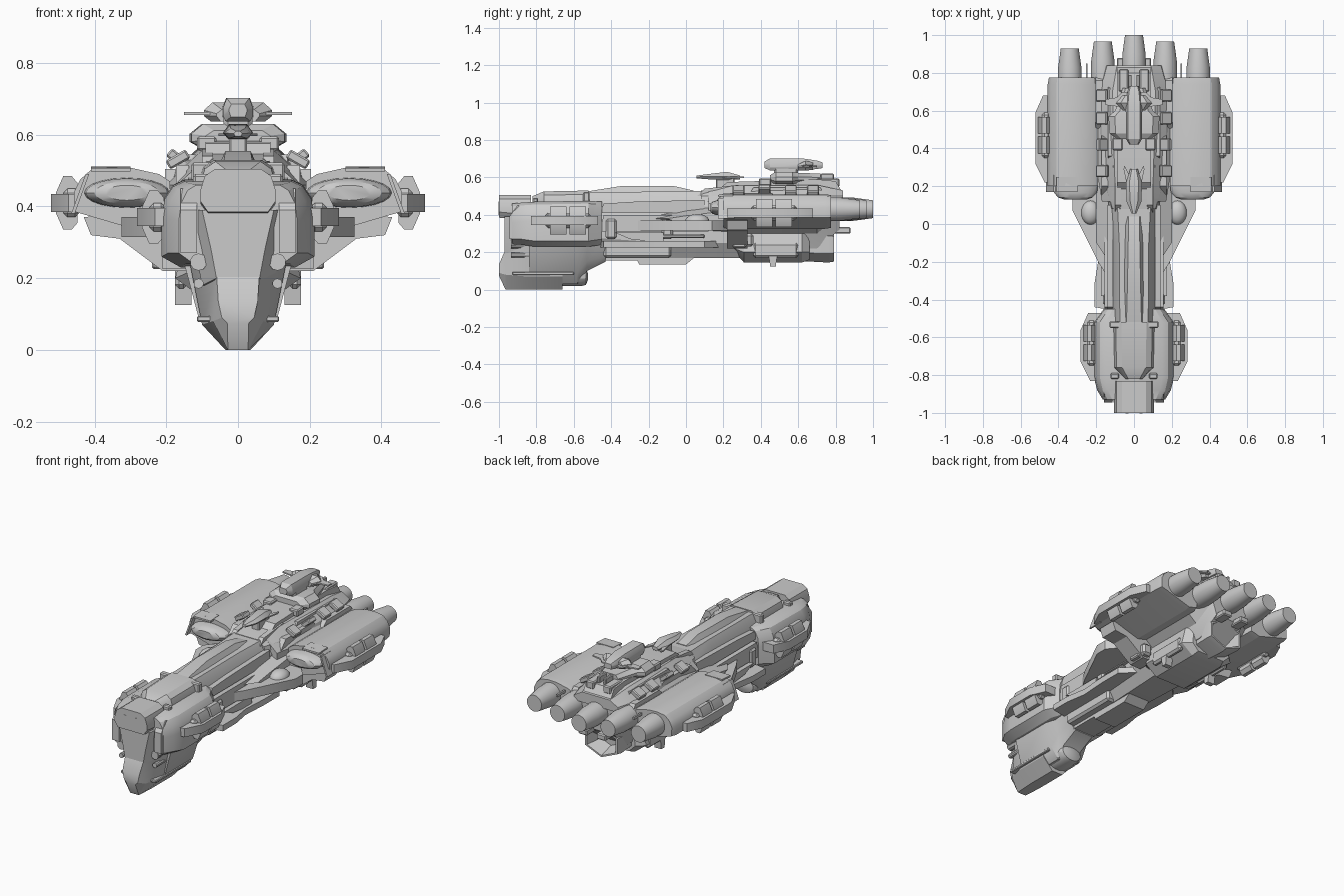
import bpy, bmesh, math
from mathutils import Vector, Matrix

if "Cube" in bpy.data.objects:
    bpy.data.objects.remove(bpy.data.objects["Cube"])

GREY = bpy.data.materials.new("hull grey")
GREY.diffuse_color = (0.6, 0.6, 0.6, 1)
GREY.use_nodes = True
GREY.node_tree.nodes["Principled BSDF"].inputs["Base Color"].default_value = GREY.diffuse_color


def finish(name, bm, mirror=False, bevel=0.0, angle=28):
    """Mirror across x, clean normals, sharpen by angle and link."""
    if bevel:
        bmesh.ops.bevel(bm, geom=bm.edges[:], offset=bevel, segments=1, affect='EDGES')
    if mirror:
        d = bmesh.ops.duplicate(bm, geom=bm.verts[:] + bm.edges[:] + bm.faces[:])
        for v in d["geom"]:
            if isinstance(v, bmesh.types.BMVert):
                v.co.x *= -1
    bmesh.ops.recalc_face_normals(bm, faces=bm.faces[:])
    me = bpy.data.meshes.new(name)
    bm.to_mesh(me)
    bm.free()
    me.polygons.foreach_set("use_smooth", [True] * len(me.polygons))
    me.set_sharp_from_angle(angle=math.radians(angle))
    me.materials.append(GREY)
    o = bpy.data.objects.new(name, me)
    bpy.context.collection.objects.link(o)
    return o


def skin(name, rings, **kw):
    bm = bmesh.new()
    rs = [[bm.verts.new(p) for p in r] for r in rings]
    n = len(rs[0])
    for a, b in zip(rs, rs[1:]):
        for i in range(n):
            bm.faces.new((a[i], a[(i + 1) % n], b[(i + 1) % n], b[i]))
    bm.faces.new(rs[0])
    bm.faces.new(rs[-1])
    return finish(name, bm, **kw)


def hull(name, *secs):
    """Symmetric loft along y; each section is (y, half outline bottom to top)."""
    return skin(name, [[(x, y, z) for x, z in h] + [(-x, y, z) for x, z in reversed(h)]
                       for y, h in secs])


def slab(name, pts, x0, x1, **kw):      # side profile (y, z) extruded in x
    return skin(name, [[(x, y, z) for y, z in pts] for x in (x0, x1)], **kw)


def plate(name, pts, z0, z1, **kw):     # plan outline (x, y) extruded in z
    return skin(name, [[(x, y, z) for x, y in pts] for z in (z0, z1)], **kw)


def box(name, x0, x1, y0, y1, z0, z1, bevel=0.006, mirror=True, tilt=0):
    bm = bmesh.new()
    bmesh.ops.create_cube(bm, size=1)
    m = Matrix.Translation(((x0 + x1) / 2, (y0 + y1) / 2, (z0 + z1) / 2)) @ \
        Matrix.Rotation(math.radians(tilt), 4, 'Y') @ Matrix.Diagonal((x1 - x0, y1 - y0, z1 - z0, 1))
    bmesh.ops.transform(bm, matrix=m, verts=bm.verts)
    return finish(name, bm, mirror=mirror, bevel=bevel)


def lathe(name, x, z, prof, n=24, sx=1, mirror=False):   # (y, r) turned around y
    rings = [[(x + sx * r * math.cos(t), y, z + r * math.sin(t))
              for t in [2 * math.pi * (i + .5) / n for i in range(n)]] for y, r in prof]
    return skin(name, rings, mirror=mirror)


def ball(name, c, s, mirror=False):
    bm = bmesh.new()
    bmesh.ops.create_uvsphere(bm, u_segments=20, v_segments=10, radius=1)
    bmesh.ops.transform(bm, matrix=Matrix.Translation(c) @ Matrix.Diagonal((*s, 1)), verts=bm.verts)
    return finish(name, bm, mirror=mirror)


# --- head: upper barrel, cheeks, face and chin
b = lambda w, lo, hi: [(w * .8, lo), (w, lo + .03), (w, hi - .06), (w * .88, hi - .02), (w * .6, hi)]
hull("upper_barrel", (-1, b(.105, .385, .505)), (-.83, b(.105, .37, .505)))
hull("barrel_hood", (-.82, b(.05, .4, .5)), (-.76, b(.105, .36, .525)), (-.52, b(.11, .36, .53)))
c = lambda w, lo, hi: [(w * .75, lo), (w, lo + .03), (w, hi - .1), (w * .96, hi - .05), (w * .85, hi - .015), (w * .7, hi)]
hull("head_cheeks", (-.93, c(.165, .24, .46)), (-.88, c(.195, .24, .465)), (-.81, c(.213, .23, .47)),
     (-.52, c(.213, .23, .475)), (-.45, c(.16, .24, .47)))
hull("face_plate", (-.97, [(.06, .20), (.075, .28), (.1, .39)]), (-.9, [(.1, .18), (.12, .28), (.12, .39)]))
box("face_slot", .03, .045, -1.003, -.98, .40, .47, 0)
box("head_collar", .06, .13, -.55, -.515, .42, .522)
box("head_clasp", .08, .125, -.82, -.79, .42, .49)
slab("cheek_vent", [(-.945, .27), (-.945, .39), (-.9, .45), (-.85, .45), (-.85, .27)], .115, .16, mirror=True)
hull("chin_prow", (-1, [(.03, .075), (.045, .09), (.055, .135)]),
     (-.965, [(.028, 0), (.07, .08), (.06, .215)]),
     (-.85, [(.035, 0), (.1, .07), (.14, .27)]),
     (-.66, [(.035, 0), (.1, .07), (.14, .27)]))
hull("chin_block", (-.84, [(.06, .03), (.11, .09), (.155, .26)]), (-.58, [(.06, .03), (.11, .09), (.155, .26)]),
     (-.53, [(.06, .1), (.1, .15), (.14, .26)]), (-.43, [(.06, .15), (.1, .18), (.13, .26)]))
lathe("chin_drum", 0, .07, [(-.72, .05), (-.56, .052), (-.535, .045), (-.525, .02)], 16, 1.4)
box("chin_rail", .06, .115, -.93, -.6, .078, .095, .004)
for i, z in enumerate((.185, .245)):
    lathe(f"chin_gun_{i}", .11, z, [(-.935, .014 + .01 * i), (-.8, .014 + .01 * i)], 10, mirror=True)

# --- turret pods, used on the head and on the nacelles
def pod(name, x, y0, y1, z):
    m, w = (y0 + y1) / 2 + .02, .07
    plate(name + "_shelf", [(x - .06, y0), (x + .02, y0), (x + w, y0 + .1), (x + w, y1 - .09),
                            (x + .03, y1), (x - .06, y1)], z - .025, z + .025, mirror=True)
    for i, yc in enumerate((m - .052, m + .052)):
        rings = [[(x + a, yy, z + h) for a, h in
                  ((-.005, -.055), (.012, -.075), (.035, -.075), (.055, -.03), (.055, .03), (.035, .075),
                   (.012, .075), (-.005, .055))] for yy in (yc - .044, yc + .044)]
        skin(f"{name}_turret_{i}", rings, mirror=True)
    box(name + "_bar", x - .01, x + .035, m - .12, m + .12, z - .04, z + .04, .012)


pod("head_pod", .212, -.83, -.47, .37)
pod("nacelle_pod", .452, .22, .68, .41)

# --- torso spine, keel and flank armour
t = lambda w, lo, hi: [(w * .6, lo), (w, lo + .08), (w, hi - .08), (w * .65, hi)]
hull("torso_spine", (-.54, t(.115, .2, .52)), (-.1, t(.12, .17, .525)), (.3, t(.15, .17, .53)))
hull("dorsal_ridge", (-.53, [(.055, .5), (.04, .525)]), (-.34, [(.06, .5), (.035, .555)]),
     (-.07, [(.06, .5), (.03, .555)]), (.04, [(.06, .5), (.03, .53)]))
slab("keel", [(-.58, .22), (-.56, .155), (-.26, .155), (-.25, .135), (0, .135), (.08, .2), (.08, .24)], -.07, .07)
box("keel_tank", .06, .12, -.44, -.08, .17, .24, .012)
plate("flank_skirt", [(.1, -.46), (.21, -.44), (.21, -.32), (.19, -.2), (.2, -.04), (.2, .1), (.1, .2)],
      .225, .26, mirror=True)
slab("flank_armour", [(-.46, .31), (-.44, .4), (-.05, .4), (.12, .37), (.12, .31)], .11, .155, mirror=True)
slab("flank_upper_panel", [(-.46, .41), (-.44, .46), (-.28, .47), (.1, .48), (.1, .41)], .11, .14, mirror=True)
slab("flank_lower_panel", [(-.38, .305), (-.12, .305), (-.12, .25), (-.3, .27)], .12, .175, mirror=True)
box("flank_pipe", .14, .17, -.3, .1, .275, .295, .006)
for i in range(2):
    box(f"flank_rib_{i}", .11, .165, -.43 + .3 * i, -.37 + .3 * i, .27, .38, .012)

# --- wing roots with rounded sensor housings
plate("wing_root", [(.14, -.28), (.19, -.2), (.325, .07), (.325, .14), (.24, .24), (.14, .3)], .315, .37, mirror=True)
ball("wing_root_dome", (.23, .06, .365), (.05, .065, .04), True)
skin("wing_root_fairing", [[(x, y, z) for y, z in ((k, .38), (0, h), (.25, h + .03), (.25, .36), (-.05, .36))]
                           for x, k, h in ((.12, -.22, .43), (.2, -.1, .395))], mirror=True)
skin("wing_brace", [[(.14, y, .22), (.21, y, .22), (.33, y, .31), (.41, y, .32), (.43, y, .37), (.14, y, .4)]
                    for y in (.22, .33)], mirror=True)
box("brace_strut", .19, .24, .25, .32, .225, .38)

# --- nacelles: curved covers, rounded noses
def nac(y, k=0.0):
    p = [(.19, .34), (.25, .325), (.42, .375), (.455, .385), (.457, .44), (.44, .475), (.41, .502),
         (.36, .51), (.30, .508), (.22, .49), (.19, .47)]
    return [(.32 + (x - .32) * (1 - k), y, .43 + (z - .43) * (1 - k)) for x, z in p]


skin("nacelle", [nac(.2), nac(.74), nac(.775, .05)], mirror=True)
skin("nacelle_nose", [[(.31 + .12 * k * math.cos(a), y, .438 + .042 * k * math.sin(a))
                       for a in [math.pi * i / 10 for i in range(20)]]
                      for y, k in ((.13, .5), (.14, .75), (.165, .95), (.21, 1))], mirror=True)
slab("nacelle_cover_lip", [(.17, .497), (.17, .507), (.25, .512), (.25, .497)], .3, .41, mirror=True)
skin("nacelle_side_fin", [[(x, .17, .38), (x - .04, .17, .49), (x - .04, .26, .49), (x, .26, .38)]
                          for x in (.455, .465)], mirror=True)

# --- five engine nozzles
for x, end in ((0, 1.0), (.165, .965), (.34, .93)):
    lathe(f"engine_{int(x * 100)}", x, .43, [(end - .3, .064), (end - .17, .064), (end - .1, .062), (end, .048)],
          24, mirror=x > 0)

# --- stern hull, lower exhaust and belly
s = lambda w, lo, hi: [(w * .55, lo), (w * .7, lo + .08), (w, lo + .13), (w, .46), (w * .55, hi)]
hull("stern_hull", (.12, s(.17, .22, .53)), (.3, s(.2, .22, .55)), (.7, s(.2, .22, .55)), (.82, s(.17, .32, .53)))
hull("belly_block", (.26, [(.08, .2), (.13, .22), (.13, .3)]), (.31, [(.1, .145), (.175, .2), (.15, .3)]),
     (.62, [(.1, .145), (.175, .2), (.15, .3)]), (.66, [(.09, .16), (.13, .2), (.12, .3)]))
box("belly_side_tank", .14, .176, .36, .6, .17, .25, .012)
lathe("lower_exhaust", 0, .24, [(.58, .085), (.76, .095), (.79, .09), (.79, .08), (.7, .055)], 6, 1.35)
slab("belly_fin", [(.44, .2), (.45, .125), (.48, .125), (.49, .2)], .13, .175, mirror=True)
box("stern_tailpiece", .03, .09, .74, .88, .30, .335)
box("stern_side_intake", .17, .23, .25, .36, .23, .3, .012)

# --- upper deck and stern ducts
d = lambda w, z: [(w, .47), (w * .95, .5), (w * .6, z)]
hull("upper_deck", (.08, d(.12, .53)), (.25, d(.17, .555)), (.7, d(.19, .56)), (.84, d(.15, .53)))
slab("deck_step", [(.18, .54), (.22, .575), (.7, .59), (.8, .58), (.83, .53)], -.09, .09)
for i, (x, y0, y1, h) in enumerate(((.155, .14, .5, .515), (.185, .48, .8, .505), (.12, .3, .76, .545))):
    slab(f"deck_duct_{i}", [(y0, .45), (y0 + .06, h), (y1 - .04, h), (y1, .45)], x - .018, x + .018, mirror=True)
for i, y in enumerate((.28, .42, .56, .68)):
    box(f"deck_turret_{i}", .135, .2, y - .032, y + .032, .517, .545, .005, tilt=-40 if i == 1 else 30)
slab("deck_front_blade", [(.06, .5), (.1, .54), (.28, .56), (.3, .5)], .07, .1, mirror=True)
box("stern_deck_box", .03, .08, .7, .82, .55, .595)
box("stern_mast", .012, .03, .72, .79, .58, .62, .004)
box("stern_antenna", .245, .255, .77, .85, .46, .475, 0)

# --- forward sensor head
hull("sensor_head", (.055, [(.008, .595), (.012, .603), (.006, .61)]),
     (.12, [(.025, .59), (.04, .605), (.02, .618)]), (.22, [(.025, .585), (.042, .605), (.025, .63)]),
     (.29, [(.012, .59), (.02, .6), (.012, .61)]))
box("sensor_neck", -.025, .025, .16, .26, .52, .6, .005, False)
plate("sensor_fin", [(.03, .17), (.055, .29), (.05, .31), (.02, .25)], .596, .604, mirror=True)

# --- bridge tower: lower saucer, neck, top saucer with arms
u = lambda w, lo, hi: [(w * .8, lo), (w, lo + .015), (w, (lo + hi) / 2 + .005), (w * .75, hi)]
hull("lower_bridge", (.45, u(.09, .572, .612)), (.48, u(.13, .565, .63)),
     (.57, u(.135, .565, .63)), (.6, u(.1, .57, .625)), (.72, u(.06, .57, .62)))
box("bridge_side_box", .06, .115, .39, .455, .555, .595)
box("bridge_neck", -.04, .04, .47, .6, .55, .66, .012, False)
hull("top_bridge", (.42, u(.025, .65, .685)), (.45, u(.042, .637, .702)), (.62, u(.044, .637, .702)),
     (.7, u(.035, .645, .69)), (.73, u(.025, .65, .68)))
plate("bridge_arm", [(0, .6), (.07, .62), (.15, .63), (.15, .66), (.09, .67), (.06, .7), (0, .7)], .655, .663, mirror=True)
hull("bridge_arm_fairing", (.6, u(.06, .637, .67)), (.64, u(.095, .637, .69)), (.68, u(.06, .64, .68)))
